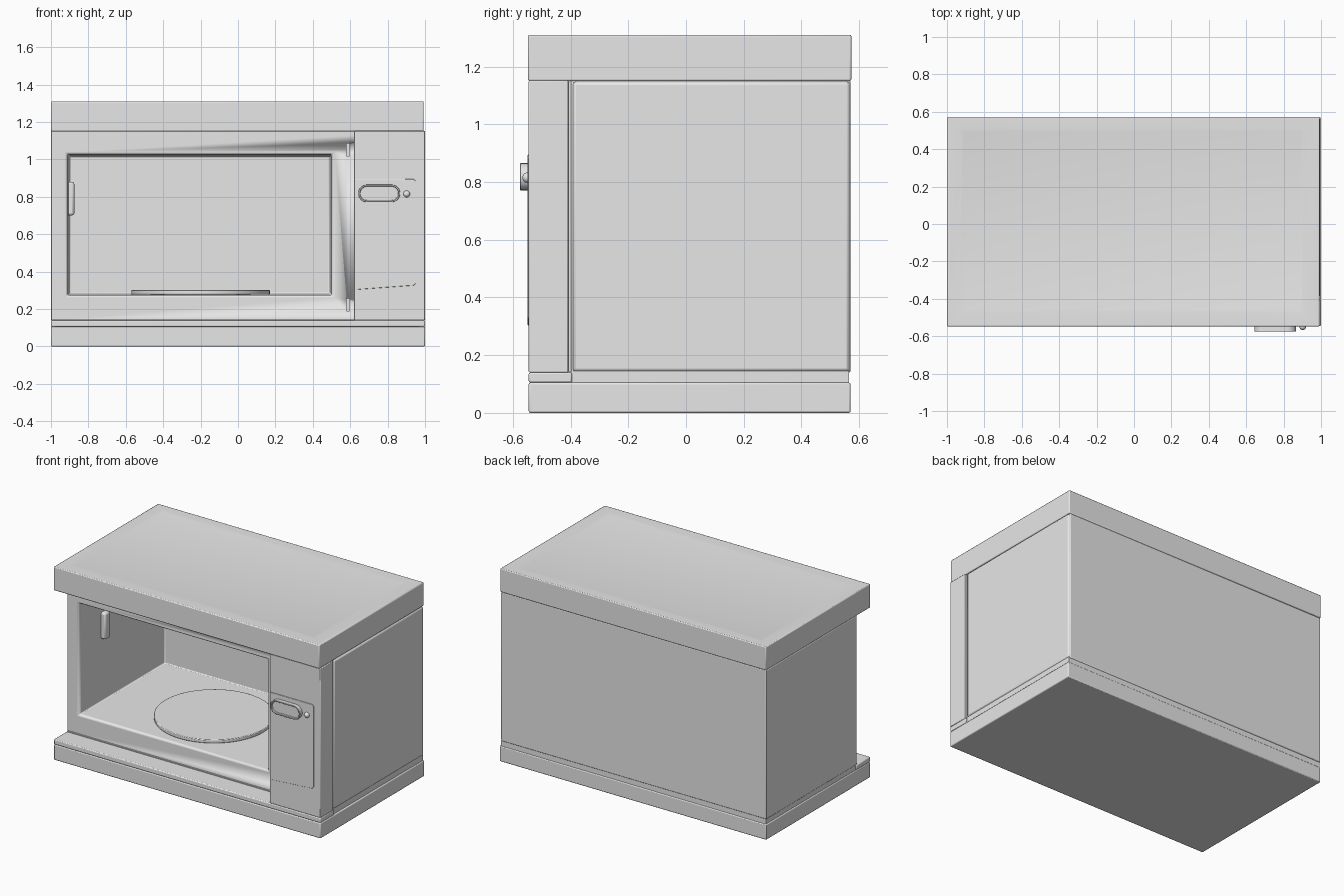
import bpy, bmesh
from math import pi, cos, sin
from mathutils import Matrix, Vector

cube = bpy.data.objects.get("Cube")
if cube:
    bpy.data.objects.remove(cube, do_unlink=True)

grey = bpy.data.materials.new("light_grey")
grey.use_nodes = True
grey.diffuse_color = (0.8, 0.8, 0.8, 1)
grey.node_tree.nodes["Principled BSDF"].inputs["Base Color"].default_value = (0.8, 0.8, 0.8, 1)


def finish(name, bm, bevel=0, segments=2):
    bmesh.ops.recalc_face_normals(bm, faces=bm.faces)
    mesh = bpy.data.meshes.new(name)
    bm.to_mesh(mesh)
    bm.free()
    mesh.materials.append(grey)
    ob = bpy.data.objects.new(name, mesh)
    bpy.context.collection.objects.link(ob)
    if bevel:
        mod = ob.modifiers.new("bevel", "BEVEL")
        mod.width = bevel
        mod.segments = segments
        mod.limit_method = "ANGLE"
    bpy.ops.object.select_all(action="DESELECT")
    ob.select_set(True)
    bpy.context.view_layer.objects.active = ob
    bpy.ops.object.shade_smooth_by_angle(angle=0.6)
    return ob


def box_bm(x, y, z):
    bm = bmesh.new()
    bmesh.ops.create_cube(bm, size=1)
    for v in bm.verts:
        v.co = [r[0] if c < 0 else r[1] for c, r in zip(v.co, (x, y, z))]
    return bm


def box(name, x, y, z, bevel=0.006):
    return finish(name, box_bm(x, y, z), bevel)


def step(bm, face, axis, level, u, w):
    """Extrude a rectangular face to a new level and resize it to ranges u, w."""
    mid = face.calc_center_median()
    face = bmesh.ops.extrude_discrete_faces(bm, faces=[face])["faces"][0]
    a, b = [i for i in range(3) if i != axis]
    for v in face.verts:
        v.co[a] = u[0] if v.co[a] < mid[a] else u[1]
        v.co[b] = w[0] if v.co[b] < mid[b] else w[1]
        v.co[axis] = level
    return face


def prism(name, points, back, front, rim=0, dip=0, bevel=0):
    """Outline in x and z pushed forward, with an optional sunken centre."""
    bm = bmesh.new()
    base = bm.faces.new([bm.verts.new((x, back, z)) for x, z in points])
    out = bmesh.ops.extrude_face_region(bm, geom=[base])["geom"]
    cap = [g for g in out if isinstance(g, bmesh.types.BMFace)][0]
    for v in cap.verts:
        v.co.y = front
    if rim:
        bmesh.ops.recalc_face_normals(bm, faces=bm.faces)
        bmesh.ops.inset_region(bm, faces=[cap], thickness=rim)
        cap = bmesh.ops.extrude_discrete_faces(bm, faces=[cap])["faces"][0]
        for v in cap.verts:
            v.co.y += dip
    return finish(name, bm, bevel)


# Base and top slabs
box("base_slab", (-1, 1), (-0.545, 0.57), (0, 0.105))
box("base_ledge", (-1, 1), (-0.545, -0.395), (0.105, 0.14))
box("base_rear_band", (-0.994, 0.99), (-0.41, 0.565), (0.1, 0.145), 0)

bm = box_bm((-1, 0.993), (-0.548, 0.573), (1.15, 1.31))
top = max(bm.faces, key=lambda f: f.calc_center_median().z)
top = step(bm, top, 2, 1.31, (-0.925, 0.905), (-0.475, 0.51))
step(bm, top, 2, 1.307, (-0.91, 0.89), (-0.46, 0.495))
finish("top_slab", bm, 0.006)

# Oven body with a stepped rim around the open cavity
bm = box_bm((-1, 0.985), (-0.4, 0.57), (0.14, 1.152))
front = min(bm.faces, key=lambda f: f.calc_center_median().y)
front = step(bm, front, 1, -0.4, (-0.92, 0.51), (0.265, 1.035))
front = step(bm, front, 1, -0.39, (-0.91, 0.5), (0.275, 1.025))
step(bm, front, 1, 0.5, (-0.9, 0.49), (0.283, 1.015))
body = finish("oven_body", bm, 0.006)

# Latch slots beside the cavity
for label, z in (("upper", 1.052), ("lower", 0.222)):
    cutter = box(label + "_latch_cutter", (0.58, 0.596), (-0.45, -0.36), (z - 0.033, z + 0.033), 0)
    cutter.hide_render = True
    cutter.hide_set(True)
    cutter.display_type = "WIRE"
    cut = body.modifiers.new(label + "_latch_slot", "BOOLEAN")
    cut.operation = "DIFFERENCE"
    cut.solver = "EXACT"
    cut.object = cutter

# Outer side panel, split from the controls by a groove
box("side_panel", (0.96, 0.995), (-0.393, 0.568), (0.142, 1.148), 0.012)
box("groove_filler", (0.63, 0.982), (-0.43, -0.38), (0.14, 1.15), 0)

# Control panel and its parts
box("control_panel", (0.62, 1), (-0.545, -0.408), (0.14, 1.152), 0.004)
prism("control_plate", [(0.622, 0.303), (0.94, 0.326), (0.95, 0.336), (0.95, 0.885),
                        (0.94, 0.895), (0.622, 0.895)], -0.54, -0.549, bevel=0.002)

pill = []
for side, cx in ((1, 0.82), (-1, 0.69)):
    for i in range(13):
        a = -pi / 2 + pi * i / 12
        pill.append((cx + side * 0.047 * cos(a), 0.818 + side * 0.047 * sin(a)))
prism("oval_control", pill, -0.54, -0.575, rim=0.009, dip=0.012, bevel=0.002)

bm = bmesh.new()
bmesh.ops.create_uvsphere(bm, u_segments=20, v_segments=10, radius=0.018,
                          matrix=Matrix.Translation(Vector((0.902, -0.549, 0.815))))
finish("round_button", bm)

# Turntable and the catch on the cavity wall
bm = bmesh.new()
bmesh.ops.create_cone(bm, cap_ends=True, segments=64, radius1=0.37, radius2=0.37, depth=0.024,
                      matrix=Matrix.Translation(Vector((-0.2, 0.03, 0.29))))
finish("turntable", bm, 0.004)
box("cavity_catch", (-0.93, -0.875), (-0.17, -0.11), (0.7, 0.88), 0.012)
